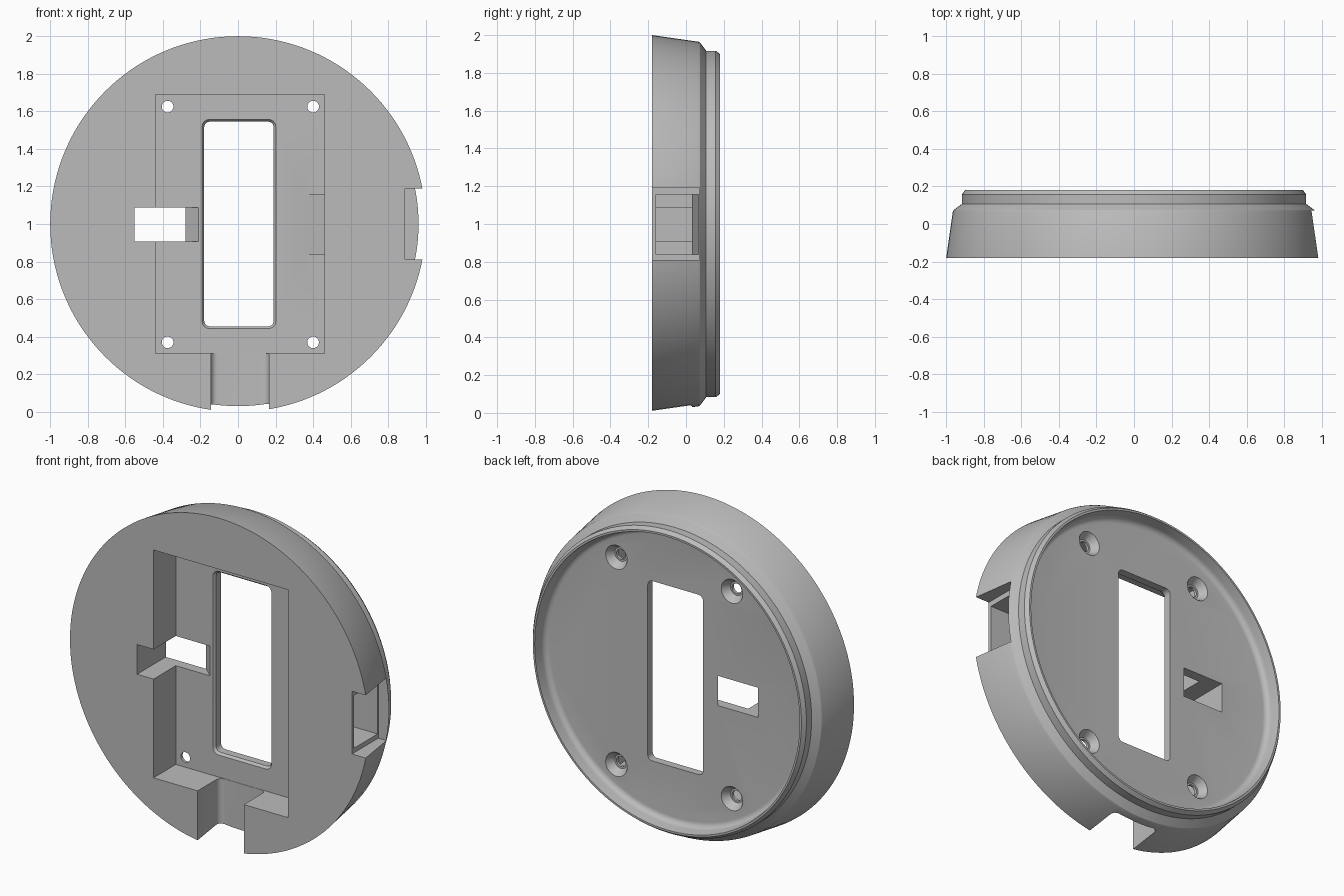
import bpy, bmesh, math
from mathutils import Vector

if "Cube" in bpy.data.objects:
    bpy.data.objects.remove(bpy.data.objects["Cube"])

FLOOR, PLATE, FRONT, BACK = 0.033, 0.095, -0.18, 0.18

grey = bpy.data.materials.new("plain grey")
grey.use_nodes = True
grey.diffuse_color = (0.5, 0.5, 0.5, 1)
grey.node_tree.nodes["Principled BSDF"].inputs["Base Color"].default_value = (0.5, 0.5, 0.5, 1)


def skin(name, rings):
    """Solid through matching rings of points, capped at both ends."""
    bm = bmesh.new()
    loops = [[bm.verts.new(p) for p in ring] for ring in rings]
    n = len(loops[0])
    for a, b in zip(loops, loops[1:]):
        for i in range(n):
            j = (i + 1) % n
            bm.faces.new((a[i], a[j], b[j], b[i]))
    bm.faces.new(loops[0][::-1])
    bm.faces.new(loops[-1])
    bmesh.ops.recalc_face_normals(bm, faces=bm.faces)
    mesh = bpy.data.meshes.new(name)
    bm.to_mesh(mesh)
    bm.free()
    mesh.materials.append(grey)
    obj = bpy.data.objects.new(name, mesh)
    bpy.context.collection.objects.link(obj)
    return obj


def turned(name, profile, x=0, z=1, n=144):
    """Rings of (radius, y) around an axis along y."""
    angles = [math.tau * i / n for i in range(n)]
    return skin(name, [[(x + r * math.cos(a), y, z + r * math.sin(a)) for a in angles]
                       for r, y in profile])


def rounded(x0, x1, y0, y1, r, n=6):
    """Outline of a rectangle with rounded corners."""
    pts = []
    for k, (cx, cy) in enumerate([(x1 - r, y1 - r), (x0 + r, y1 - r),
                                  (x0 + r, y0 + r), (x1 - r, y0 + r)]):
        for i in range(n + 1):
            a = math.pi / 2 * (k + i / n)
            pts.append((cx + r * math.cos(a), cy + r * math.sin(a)))
    return pts


def along_z(name, pts, z0, z1):
    return skin(name, [[(x, y, z) for x, y in pts] for z in (z0, z1)])


def along_y(name, sections):
    return skin(name, [[(x, y, z) for x, z in pts] for pts, y in sections])


def box(name, x0, x1, y0, y1, z0, z1):
    return along_z(name, [(x0, y0), (x1, y0), (x1, y1), (x0, y1)], z0, z1)


# Turned body with tapered wall, stepped shoulder and filleted back lip
fillet = [(0.845 + 0.035 * math.cos(a), PLATE + 0.035 - 0.035 * math.sin(a))
          for a in [math.pi / 2 * i / 6 for i in range(7)]]
body = turned("round_base", [(1, FRONT), (0.965, 0.065), (0.96, 0.075), (0.917, 0.107),
                             (0.917, 0.157), (0.9, BACK), (0.888, BACK)] + fillet)

cutters = []
# Main rectangular pocket
cutters.append(box("pocket", -0.44, 0.46, -0.3, FLOOR, 0.31, 1.69))
# Window through the plate with an eased front edge
cutters.append(along_y("window", [(rounded(-0.18, 0.19, 0.455, 1.545, 0.03), y) for y in (-0.1, 0.3)]))
cutters.append(along_y("window_edge", [
    (rounded(-0.195, 0.205, 0.44, 1.56, 0.04), FLOOR - 0.005),
    (rounded(-0.18, 0.19, 0.455, 1.545, 0.03), FLOOR + 0.015)]))
# Bottom cable channel with rounded floor corners
cutters.append(along_z("cable_channel", rounded(-0.145, 0.165, -0.4, FLOOR - 0.002, 0.035), -0.1, 0.33))
# Side notch and the ramped passage into the pocket
cutters.append(box("side_notch", 0.89, 1.2, -0.3, 0.072, 0.81, 1.19))
cutters.append(along_z("side_passage", [(0.35, -0.16), (1.1, -0.16), (1.1, 0.065),
                                        (0.46, 0.065), (0.35, FLOOR)], 0.838, 1.157))
# Small through slot with a ramp
cutters.append(along_z("wire_slot", [(-0.55, -0.3), (-0.21, -0.3), (-0.21, FLOOR),
                                     (-0.28, PLATE), (-0.28, 0.3), (-0.55, 0.3)], 0.908, 1.088))
# Countersunk screw holes
for x in (-0.375, 0.4):
    for z in (0.37, 1.625):
        cutters.append(turned("screw_hole", [(0.031, -0.1), (0.031, 0.05), (0.042, 0.05),
                                             (0.072, PLATE), (0.072, 0.3)], x, z, 32))

bpy.context.view_layer.objects.active = body
for cutter in cutters:
    mod = body.modifiers.new(cutter.name, 'BOOLEAN')
    mod.operation = 'DIFFERENCE'
    mod.solver = 'EXACT'
    mod.object = cutter
    bpy.ops.object.modifier_apply(modifier=mod.name)
    bpy.data.objects.remove(cutter)

bpy.ops.object.select_all(action='DESELECT')
body.select_set(True)
bpy.ops.object.shade_smooth_by_angle(angle=math.radians(20))
